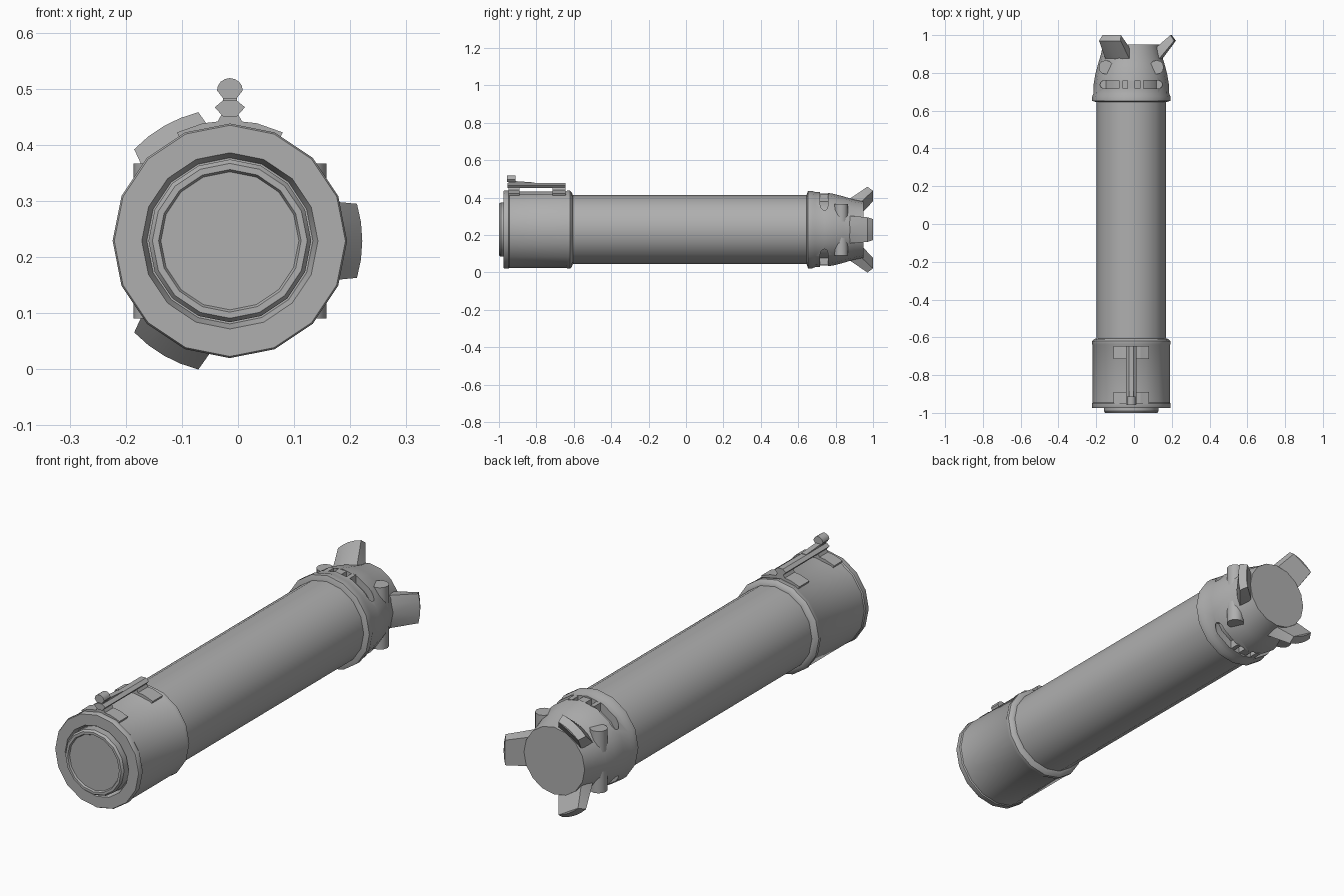
import bpy, bmesh, math
from mathutils import Vector, Matrix

if "Cube" in bpy.data.objects:
    bpy.data.objects.remove(bpy.data.objects["Cube"], do_unlink=True)

CX, CZ, SIDES = -0.0145, 0.229, 16
AXIS = Vector((CX, 0, CZ))   # the body runs along y through this point

metal = bpy.data.materials.new("grey_metal")
metal.use_nodes = True
metal.diffuse_color = (0.43, 0.43, 0.43, 1)
metal.node_tree.nodes["Principled BSDF"].inputs["Base Color"].default_value = (0.43, 0.43, 0.43, 1)


def finish(name, bm):
    """Turn a bmesh, drawn around the body axis, into an object."""
    bmesh.ops.recalc_face_normals(bm, faces=bm.faces)
    bmesh.ops.translate(bm, verts=bm.verts, vec=AXIS)
    mesh = bpy.data.meshes.new(name)
    bm.to_mesh(mesh)
    bm.free()
    mesh.materials.append(metal)
    obj = bpy.data.objects.new(name, mesh)
    bpy.context.collection.objects.link(obj)
    return obj


def select(obj):
    bpy.ops.object.select_all(action='DESELECT')
    obj.select_set(True)
    bpy.context.view_layer.objects.active = obj


def smooth(obj):
    select(obj)
    bpy.ops.object.shade_smooth_by_angle(angle=math.radians(32))


def lathe(name, profile):
    """Revolve (radius, y) points around the body axis and cap both ends."""
    bm = bmesh.new()
    rings = []
    for r, y in profile:
        rings.append([bm.verts.new((r * math.cos(a), y, r * math.sin(a)))
                      for a in (i * math.tau / SIDES for i in range(SIDES))])
    for a, b in zip(rings, rings[1:]):
        for i in range(SIDES):
            j = (i + 1) % SIDES
            bm.faces.new((a[i], a[j], b[j], b[i]))
    bm.faces.new(rings[0])
    bm.faces.new(rings[-1])
    return finish(name, bm)


def hull(name, points):
    bm = bmesh.new()
    for p in points:
        bm.verts.new(p)
    bmesh.ops.convex_hull(bm, input=bm.verts)
    return finish(name, bm)


def prism(name, outline, y0, y1):
    """Extrude a convex (x, z) outline along y."""
    return hull(name, [(x, y, z) for y in (y0, y1) for x, z in outline])


def box(name, x, y, z):
    return hull(name, [(a, b, c) for a in x for b in y for c in z])


# Main barrel, front collar and front lens
smooth(lathe("barrel", [(0.184, -0.65), (0.184, 0.67)]))
smooth(lathe("front_collar", [
    (0.148, -0.95), (0.157, -0.975), (0.206, -0.975), (0.209, -0.97),
    (0.209, -0.95), (0.205, -0.945), (0.205, -0.64), (0.208, -0.635),
    (0.208, -0.62), (0.198, -0.61), (0.184, -0.605)]))
smooth(lathe("front_lens", [
    (0.123, -0.992), (0.127, -1.0), (0.138, -1.0), (0.145, -0.99), (0.145, -0.93)]))

# Rear head with a slot cut through its top and bottom
head = lathe("rear_head", [
    (0.186, 0.645), (0.207, 0.652), (0.207, 0.675), (0.201, 0.69), (0.199, 0.74),
    (0.191, 0.79), (0.178, 0.84), (0.160, 0.90), (0.150, 0.95)])
for s in (1, -1):
    pts = []
    for end in (1, -1):
        for i in range(9):
            a = -math.pi / 2 + i * math.pi / 8
            for z in (0.09, 0.3):
                pts.append((end * (0.144 + 0.021 * math.cos(a)),
                            0.738 + 0.021 * math.sin(a), s * z))
    cutter = hull("slot_cutter", pts)
    cutter.hide_render = True
    mod = head.modifiers.new("slot", 'BOOLEAN')
    mod.operation = 'DIFFERENCE'
    mod.solver = 'EXACT'
    mod.object = cutter
    select(head)
    bpy.ops.object.modifier_apply(modifier=mod.name)
    bpy.data.objects.remove(cutter, do_unlink=True)
smooth(head)
smooth(lathe("head_core", [(0.165, 0.70), (0.165, 0.78)]))

# Small ribs inside the slots
for side, s in (("top", 1), ("bottom", -1)):
    for i, (x, w, h) in enumerate(((-0.055, 0.01, 0.188), (0, 0.02, 0.192), (0.055, 0.01, 0.188))):
        box(f"{side}_slot_rib_{i + 1}", (x - w, x + w), (0.715, 0.761), (s * 0.13, s * h))

# Vertical pegs through the sides of the head
for side, s in (("left", 1), ("right", -1)):
    bm = bmesh.new()
    bmesh.ops.create_cone(bm, cap_ends=True, segments=12, radius1=0.037, radius2=0.037,
                          depth=0.276, matrix=Matrix.Translation((s * 0.135, 0.83, 0)))
    smooth(finish(f"{side}_peg", bm))

# Three flared prongs around the rear end: (radius, y, half width)
prong = [(0.115, 0.90, 0.07), (0.160, 0.868, 0.074), (0.236, 0.97, 0.066), (0.215, 1.0, 0.056)]
for n in range(3):
    turn = Matrix.Rotation(n * math.tau / 3, 3, 'Y')
    pts = []
    for r, y, w in prong:
        for t in (-1, -0.5, 0, 0.5, 1):
            pts.append(turn @ Vector((math.sqrt(r * r - (t * w) ** 2), y, t * w)))
    smooth(hull(f"prong_{n + 1}", pts))

# Clip on the collar: two curved feet, posts and a bar
for name, y0, y1 in (("front", -0.95, -0.89), ("rear", -0.715, -0.645)):
    arc = [math.radians(d) for d in (64, 77, 90, 103, 116)]
    outline = [(r * math.cos(a), r * math.sin(a)) for r in (0.19, 0.215) for a in arc]
    prism(f"{name}_clip_foot", outline, y0, y1)
    prism(f"{name}_clip_post", [(-0.024, 0.208), (0.024, 0.208), (0.0125, 0.23), (-0.0125, 0.23)],
          y0, y1)
prism("clip_bar", [(-0.0125, 0.222), (0.0125, 0.222), (0.027, 0.238),
                   (0.0125, 0.25), (-0.0125, 0.25), (-0.027, 0.238)], -0.955, -0.645)

# Lever on the bar, rising to a domed button
hull("clip_lever", [(x, y, z) for x in (-0.0125, 0.0125) for y, z in (
    (-0.95, 0.235), (-0.95, 0.262), (-0.90, 0.258), (-0.81, 0.252), (-0.81, 0.235))])
dome = [(0.023 * math.cos(a), 0.268 + 0.022 * math.sin(a))
        for a in (i * math.pi / 8 for i in range(9))]
smooth(prism("button", dome + [(-0.012, 0.254), (0.012, 0.254)], -0.958, -0.912))
